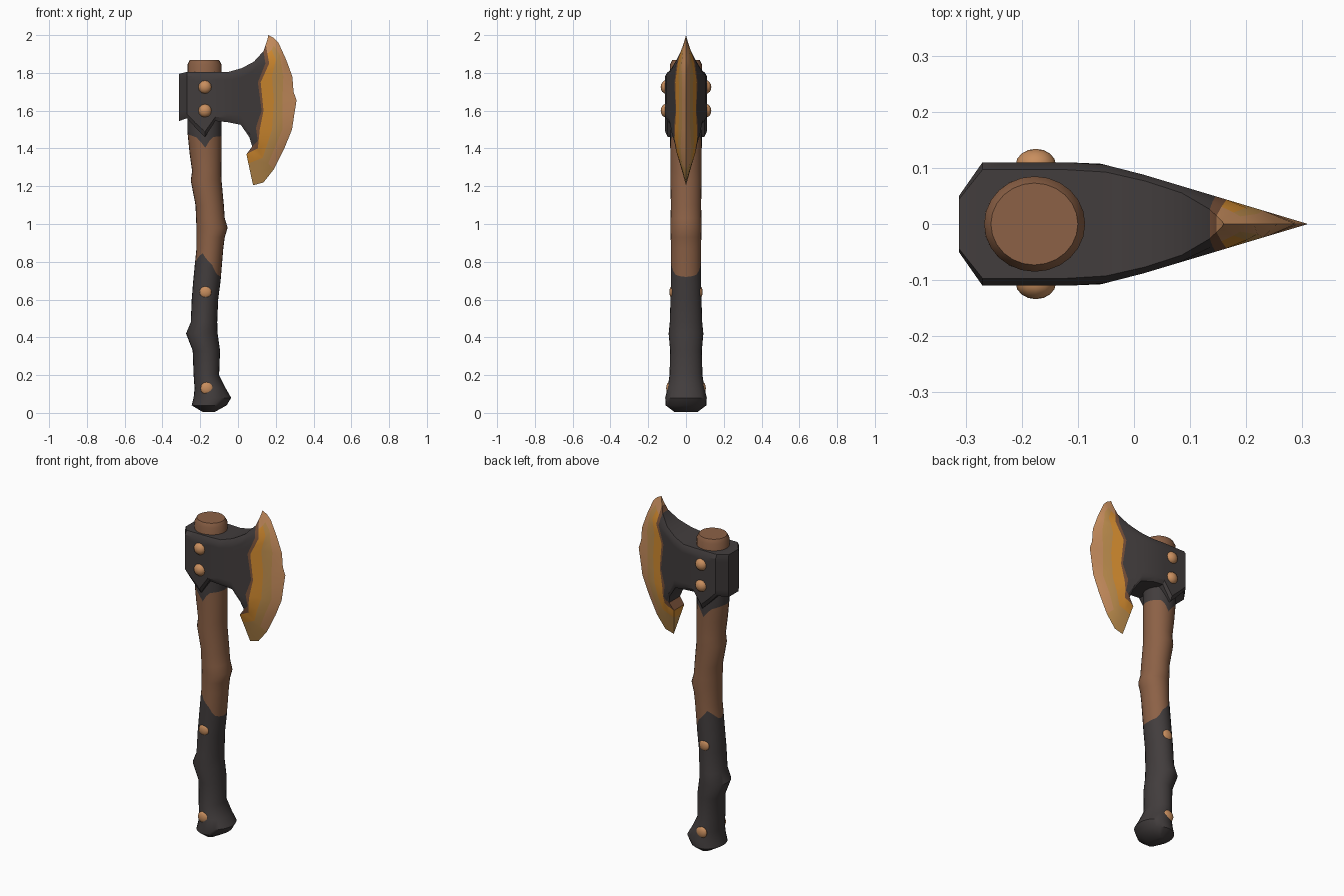
import bpy, bmesh, math

if "Cube" in bpy.data.objects:
    bpy.data.objects.remove(bpy.data.objects["Cube"])


def material(name, rgb):
    m = bpy.data.materials.new(name)
    m.diffuse_color = [(c / 255 / 12.92 if c < 11 else ((c / 255 + 0.055) / 1.055) ** 2.4) for c in rgb] + [1]
    m.use_nodes = True
    m.node_tree.nodes["Principled BSDF"].inputs["Base Color"].default_value = m.diffuse_color
    return m


WOOD = material("wood", (140, 97, 70))
DARK = material("dark_iron", (66, 61, 61))
COPPER = material("copper", (200, 142, 94))
AMBER = material("amber", (212, 140, 48))
TAN = material("golden_tan", (190, 142, 78))
BROWN = material("rust_brown", (122, 82, 58))


def interp(table, t):
    """Linear lookup: rows are (key, values...)."""
    if t <= table[0][0]:
        return table[0][1:]
    for a, b in zip(table, table[1:]):
        if t <= b[0]:
            f = (t - a[0]) / (b[0] - a[0])
            return [p + (q - p) * f for p, q in zip(a[1:], b[1:])]
    return table[-1][1:]


def loft(name, rings, mats, rule, angle):
    """Skin closed rings; rule(band, segment) gives the material index."""
    bm = bmesh.new()
    vs = [[bm.verts.new(p) for p in r] for r in rings]
    n = len(rings[0])
    for i in range(len(vs) - 1):
        for j in range(n):
            k = (j + 1) % n
            f = bm.faces.new((vs[i][j], vs[i][k], vs[i + 1][k], vs[i + 1][j]))
            f.material_index = rule(i, j)
    for i, r in ((0, vs[0][::-1]), (len(vs) - 2, vs[-1])):
        bm.faces.new(r).material_index = rule(i, 0)
    bmesh.ops.remove_doubles(bm, verts=bm.verts, dist=0.0005)
    bmesh.ops.recalc_face_normals(bm, faces=bm.faces)
    me = bpy.data.meshes.new(name)
    bm.to_mesh(me)
    bm.free()
    for m in mats:
        me.materials.append(m)
    ob = bpy.data.objects.new(name, me)
    bpy.context.collection.objects.link(ob)
    smooth(ob, angle)


def smooth(ob, angle):
    bpy.ops.object.select_all(action='DESELECT')
    ob.select_set(True)
    bpy.context.view_layer.objects.active = ob
    bpy.ops.object.shade_smooth_by_angle(angle=math.radians(angle))


# Handle: stations of height, left x, right x, half depth
STATIONS = [
    (0.004, -0.185, -0.125, 0.06), (0.04, -0.245, -0.06, 0.108), (0.08, -0.235, -0.036, 0.11),
    (0.13, -0.23, -0.065, 0.098), (0.2, -0.235, -0.10, 0.087), (0.33, -0.24, -0.095, 0.084),
    (0.42, -0.275, -0.108, 0.092), (0.48, -0.25, -0.11, 0.086), (0.6, -0.245, -0.105, 0.082),
    (0.70, -0.237, -0.092, 0.08), (0.87, -0.22, -0.078, 0.08), (0.93, -0.22, -0.07, 0.081),
    (0.98, -0.22, -0.055, 0.083), (1.03, -0.222, -0.07, 0.082), (1.1, -0.225, -0.075, 0.08),
    (1.23, -0.25, -0.087, 0.083), (1.28, -0.243, -0.088, 0.082), (1.38, -0.257, -0.087, 0.083),
    (1.49, -0.268, -0.087, 0.085), (1.7, -0.268, -0.087, 0.085), (1.845, -0.267, -0.087, 0.085),
    (1.868, -0.255, -0.1, 0.073)]
# Ragged borders of the grip wrap and of the collar below the head (x, height)
WRAP_EDGE = [(-0.235, 0.77), (-0.22, 0.81), (-0.19, 0.85), (-0.165, 0.81), (-0.14, 0.79), (-0.115, 0.735), (-0.09, 0.72)]
COLLAR_EDGE = [(-0.265, 1.475), (-0.21, 1.455), (-0.175, 1.40), (-0.14, 1.46), (-0.087, 1.465)]


def handle_ring(z, edge=None):
    ring = []
    for j in range(24):
        a = math.tau * j / 24
        zz = z
        for _ in range(2):
            l, r, h = interp(STATIONS, zz)
            x = (l + r) / 2 + (r - l) / 2 * math.cos(a)
            if edge:
                zz = interp(edge, x)[0]
        ring.append((x, h * math.sin(a), zz))
    return ring


rings = []
for s in STATIONS:
    rings.append(handle_ring(s[0]))
    if s[0] == 0.70:
        wrap = len(rings)
        rings.append(handle_ring(0.78, WRAP_EDGE))
    if s[0] == 1.38:
        collar = len(rings)
        rings.append(handle_ring(1.45, COLLAR_EDGE))
loft("handle", rings, [WOOD, DARK], lambda i, j: int(i < wrap or collar <= i < collar + 2), 40)

# Axe head: columns from poll to cutting edge, each from bottom to top (x, z)
COLUMNS = [
    [(-0.312, 1.545), (-0.312, 1.795)],
    [(-0.27, 1.56), (-0.27, 1.805)],
    [(-0.225, 1.51), (-0.225, 1.805)],
    [(-0.175, 1.46), (-0.175, 1.805)],
    [(-0.12, 1.545), (-0.12, 1.805)],
    [(-0.06, 1.54), (-0.05, 1.805)],
    [(0.015, 1.525), (0.02, 1.825)],
    [(0.06, 1.46), (0.055, 1.55), (0.06, 1.75), (0.085, 1.86)],
    [(0.075, 1.41), (0.105, 1.44), (0.095, 1.51), (0.125, 1.6), (0.105, 1.75), (0.145, 1.85), (0.135, 1.915)],
    [(0.045, 1.37), (0.105, 1.40), (0.115, 1.5), (0.135, 1.6), (0.12, 1.75), (0.165, 1.85), (0.147, 1.95)],
    [(0.055, 1.32), (0.13, 1.35), (0.18, 1.5), (0.19, 1.65), (0.18, 1.78), (0.20, 1.87), (0.155, 1.975)],
    [(0.07, 1.25), (0.16, 1.32), (0.235, 1.5), (0.235, 1.655), (0.24, 1.78), (0.22, 1.9), (0.158, 1.988)],
    [(0.08, 1.205), (0.135, 1.22), (0.19, 1.29), (0.245, 1.4), (0.286, 1.5), (0.298, 1.58), (0.31, 1.655),
     (0.294, 1.7), (0.288, 1.78), (0.255, 1.87), (0.214, 1.96), (0.19, 1.985), (0.16, 2.0)]]
THICK = [(-0.312, 0.05), (-0.27, 0.11), (-0.07, 0.11), (0, 0.093), (0.31, 0)]
ROWS = 13

rings = []
for c, col in enumerate(COLUMNS):
    keyed = [(i / (len(col) - 1),) + p for i, p in enumerate(col)]
    front = []
    for i in range(ROWS):
        x, z = interp(keyed, i / (ROWS - 1))
        y = interp(THICK, x)[0] * max(0, min(1, (z - 1.2) / 0.25, (2.0 - z) / 0.15))
        if i in (0, ROWS - 1):
            y *= 0.88
        front.append((x, 0 if c == len(COLUMNS) - 1 else -y, z))
    rings.append(front + [(x, -y, z) for x, y, z in reversed(front)])


def head_colour(band, seg):
    row = seg if seg < ROWS else 2 * ROWS - 2 - seg
    if band < 8:
        return 0
    if band == 8:
        return 1
    if row >= 11:
        return 4
    if band == 11:
        return 3 if row < 2 else 4
    return 2 if band == 9 else 3


loft("axe_head", rings, [DARK, BROWN, AMBER, TAN, COPPER], head_colour, 28)


# Rivets on both faces of head and grip: x, z, centre depth, radius, bulge
for label, x, z, y, r, bulge in (
        ("head", -0.175, 1.725, 0.105, 0.036, 0.029), ("head", -0.175, 1.6, 0.105, 0.036, 0.029),
        ("grip", -0.172, 0.64, 0.074, 0.032, 0.014), ("grip", -0.165, 0.13, 0.089, 0.034, 0.016)):
    for side in (-1, 1):
        bpy.ops.mesh.primitive_uv_sphere_add(segments=12, ring_count=8, location=(x, side * y, z),
                                             rotation=(math.pi / 2, 0, 0))
        ob = bpy.context.object
        ob.name = label + "_rivet"
        ob.scale = (r, r, bulge)
        ob.data.materials.append(COPPER)
        smooth(ob, 50)
